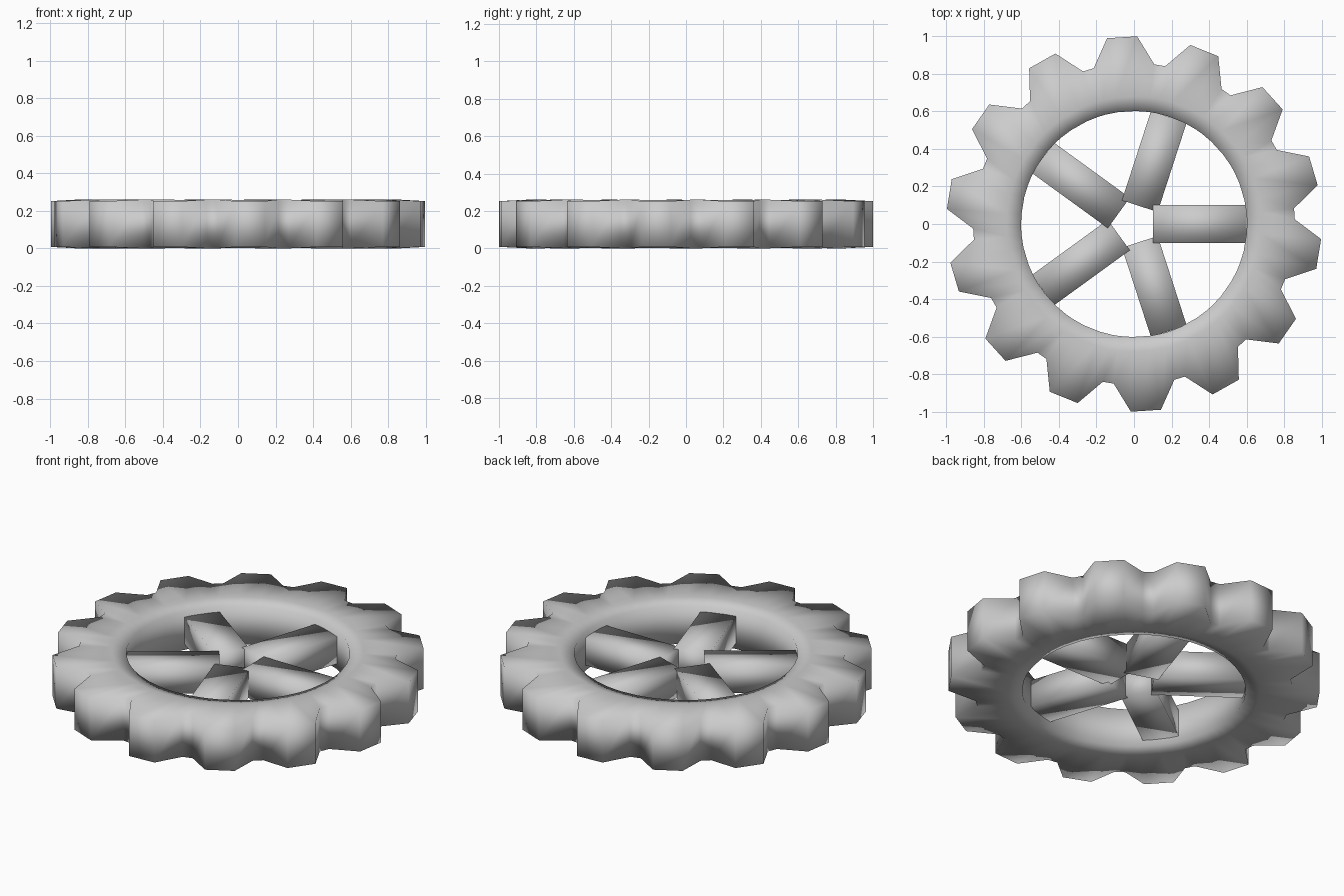
import bpy, bmesh
from math import radians, cos, sin, pi
from mathutils import Matrix

if "Cube" in bpy.data.objects:
    bpy.data.objects.remove(bpy.data.objects["Cube"])

TEETH, PHASE, MID = 14, radians(16.5), 0.13


def finish(name, bm):
    bmesh.ops.recalc_face_normals(bm, faces=bm.faces)
    for f in bm.faces:
        f.smooth = True
    me = bpy.data.meshes.new(name)
    bm.to_mesh(me)
    bm.free()
    ob = bpy.data.objects.new(name, me)
    bpy.context.collection.objects.link(ob)
    return ob


# Toothed ring: a closed radial section swept round, four sections per tooth
bm = bmesh.new()
sections = []
for t in range(TEETH):
    for deg, outer, half in ((-10.9, 0.857, 0.13), (-4.6, 1.0, 0.122),
                             (4.6, 1.0, 0.122), (10.9, 0.857, 0.13)):
        a = PHASE + t * 2 * pi / TEETH + radians(deg)
        profile = ((0.602, -0.114), (0.68, -0.129), (outer, -half),
                   (outer, half), (0.68, 0.129), (0.602, 0.114))
        sections.append([bm.verts.new((r * cos(a), r * sin(a), MID + z))
                         for r, z in profile])
for i, s in enumerate(sections):
    n = sections[(i + 1) % len(sections)]
    for j in range(6):
        k = (j + 1) % 6
        bm.faces.new((s[j], n[j], n[k], s[k]))
finish("gear_ring", bm)

# Five box spokes, open in the middle
for i in range(5):
    bm = bmesh.new()
    m = (Matrix.Rotation(i * 2 * pi / 5, 4, 'Z') @ Matrix.Translation((0.35, 0, MID))
         @ Matrix.Diagonal((0.5, 0.2, 0.16, 1)))
    bmesh.ops.create_cube(bm, size=1, matrix=m)
    finish(f"spoke_{i + 1}", bm)
